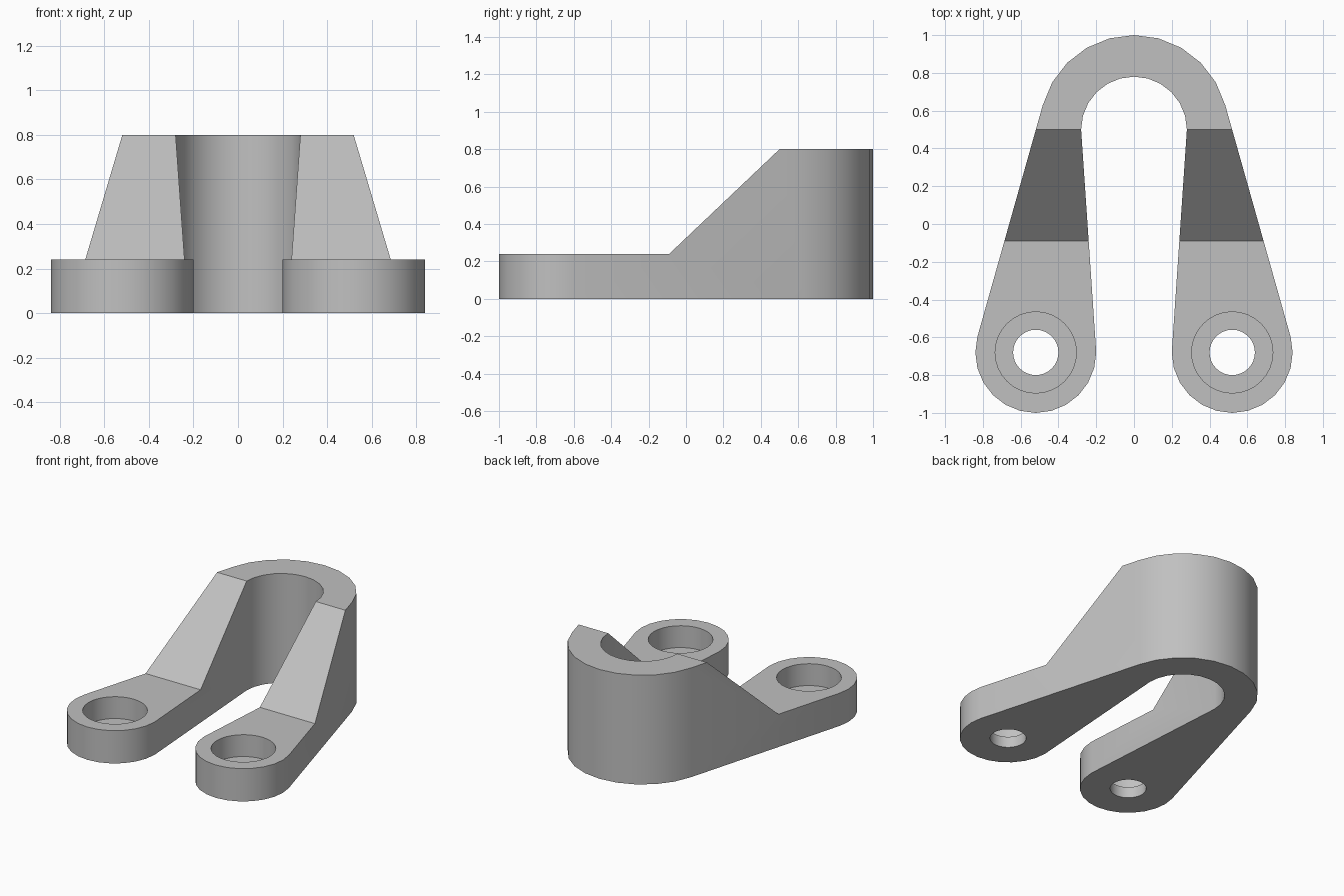
import bpy
import bmesh
from math import cos, sin, radians
from mathutils import Vector

if "Cube" in bpy.data.objects:
    bpy.data.objects.remove(bpy.data.objects["Cube"])

grey = bpy.data.materials.new("plain grey")
grey.use_nodes = True
grey.diffuse_color = (0.53, 0.53, 0.53, 1)
grey.node_tree.nodes["Principled BSDF"].inputs["Base Color"].default_value = grey.diffuse_color


def arc(cx, cy, r, start, end, step=15):
    n = round(abs(end - start) / step)
    angles = [radians(start + (end - start) * i / n) for i in range(n + 1)]
    return [(cx + r * cos(a), cy + r * sin(a)) for a in angles]


def prism(name, points, sweep):
    """Sweep a closed polygon into a solid."""
    bm = bmesh.new()
    face = bm.faces.new([bm.verts.new(p) for p in points])
    new = bmesh.ops.extrude_face_region(bm, geom=[face])["geom"]
    bmesh.ops.translate(bm, vec=Vector(sweep),
                        verts=[v for v in new if isinstance(v, bmesh.types.BMVert)])
    bmesh.ops.recalc_face_normals(bm, faces=bm.faces)
    mesh = bpy.data.meshes.new(name)
    bm.to_mesh(mesh)
    bm.free()
    mesh.materials.append(grey)
    obj = bpy.data.objects.new(name, mesh)
    bpy.context.collection.objects.link(obj)
    return obj


def boolean(target, tool, operation):
    mod = target.modifiers.new("cut", 'BOOLEAN')
    mod.operation, mod.solver, mod.object = operation, 'EXACT', tool
    bpy.context.view_layer.objects.active = target
    bpy.ops.object.modifier_apply(modifier=mod.name)
    bpy.data.objects.remove(tool)


# Horseshoe outline: outer bend, right-hand pad, inner bend, other pad
pad_x, pad_y, pad_r, bend_y = 0.52, -0.68, 0.32, 0.5
pad = arc(pad_x, pad_y, pad_r, 15, -180)
outline = (arc(0, bend_y, 0.5, 165, 15) + pad + arc(0, bend_y, 0.28, 0, 180)
           + [(-x, y) for x, y in reversed(pad)])
bracket = prism("clevis_bracket", [(x, y, 0) for x, y in outline], (0, 0, 0.8))

# Side profile: low pads, ramp, tall bend
side = [(-1.2, -0.2), (1.2, -0.2), (1.2, 0.9), (0.605, 0.9),
        (bend_y, 0.8), (-0.09, 0.24), (-1.2, 0.24)]
boolean(bracket, prism("side_profile", [(-1, y, z) for y, z in side], (2, 0, 0)), 'INTERSECT')

# Counterbored holes in both pads
for sign in (-1, 1):
    for radius, bottom in ((0.12, -0.1), (0.215, 0.08)):
        ring = arc(sign * pad_x, pad_y, radius, 0, 360, 11.25)[:-1]
        boolean(bracket, prism("hole_cutter", [(x, y, bottom) for x, y in ring], (0, 0, 0.4)),
                'DIFFERENCE')

bpy.ops.object.select_all(action='DESELECT')
bracket.select_set(True)
bpy.context.view_layer.objects.active = bracket
bpy.ops.object.shade_smooth_by_angle(angle=radians(30))
